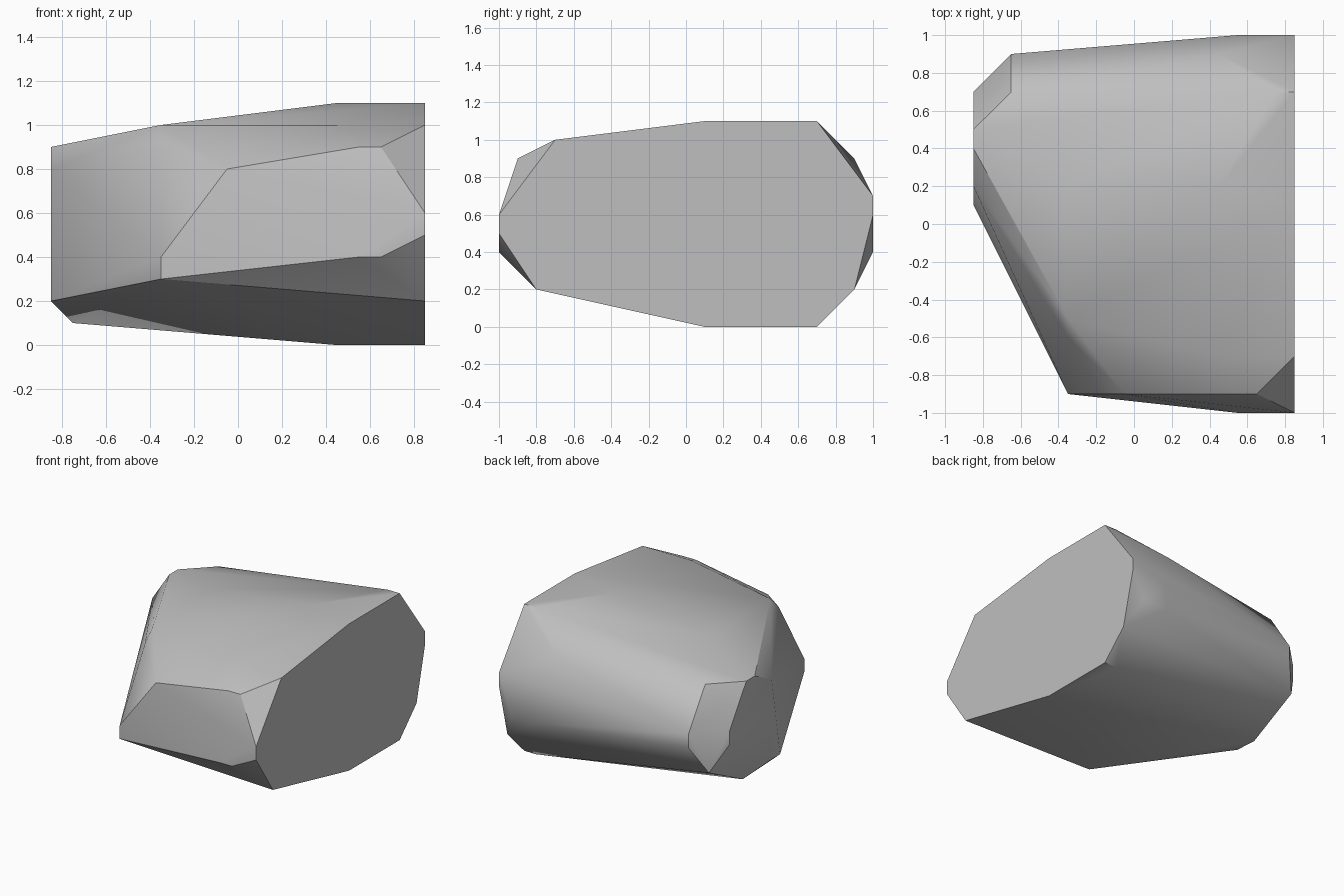
import bpy
import bmesh
import math

cube = bpy.data.objects.get("Cube")
if cube:
    bpy.data.objects.remove(cube, do_unlink=True)


def flat_material(name, colour):
    mat = bpy.data.materials.new(name)
    mat.use_nodes = True
    mat.diffuse_color = colour
    bsdf = mat.node_tree.nodes["Principled BSDF"]
    bsdf.inputs["Base Color"].default_value = colour
    bsdf.inputs["Roughness"].default_value = 0.9
    return mat


# Cross-sections of the boulder: x position, then its (y, z) corners
cut_face = (0.85, [(-0.8, 0.2), (0.1, 0), (0.7, 0), (0.9, 0.2), (1, 0.6), (1, 0.7),
                   (0.7, 1.1), (0.1, 1.1), (-0.7, 1), (-1, 0.6), (-1, 0.5)])
sections = [
    cut_face,
    (0.75, [(0.7, 0), (0.7, 1.1), (1, 0.4)]),
    (0.65, [(-0.9, 0.9), (-1, 0.4)]),
    (0.55, [(-0.9, 0.9), (-1, 0.4), (1, 0.4), (1, 0.6)]),
    (0.45, [(0.2, 0), (0.2, 1.1), (0.9, 0.9), (-0.7, 1)]),
    (-0.05, [(-0.9, 0.8)]),
    (-0.35, [(-0.6, 0.9), (-0.5, 1), (0.2, 1), (-0.9, 0.4), (-0.9, 0.3)]),
    (-0.65, [(0.7, 0.9), (0.9, 0.6), (0.9, 0.5)]),
    (-0.75, [(0.4, 0.1), (0.8, 0.3)]),
    (-0.85, [(0.1, 0.2), (0.2, 0.2), (0.2, 0.8), (0.4, 0.9), (0.5, 0.9),
             (0.7, 0.6), (0.7, 0.5)]),
]

# Wrap the sections in a faceted skin
bm = bmesh.new()
for x, profile in sections:
    for y, z in profile:
        bm.verts.new((x, y, z))
bmesh.ops.convex_hull(bm, input=bm.verts[:])
loose = [v for v in bm.verts if not v.link_faces]
bmesh.ops.delete(bm, geom=loose, context='VERTS')
bmesh.ops.dissolve_limit(bm, angle_limit=math.radians(1),
                         verts=bm.verts[:], edges=bm.edges[:])
bmesh.ops.recalc_face_normals(bm, faces=bm.faces[:])

mesh = bpy.data.meshes.new("boulder")
bm.to_mesh(mesh)
bm.free()
boulder = bpy.data.objects.new("boulder", mesh)
bpy.context.collection.objects.link(boulder)
mesh.materials.append(flat_material("stone grey", (0.52, 0.52, 0.52, 1)))

# Soft facets with crisp main edges
bpy.ops.object.select_all(action='DESELECT')
boulder.select_set(True)
bpy.context.view_layer.objects.active = boulder
bpy.ops.object.shade_smooth_by_angle(angle=math.radians(30))
